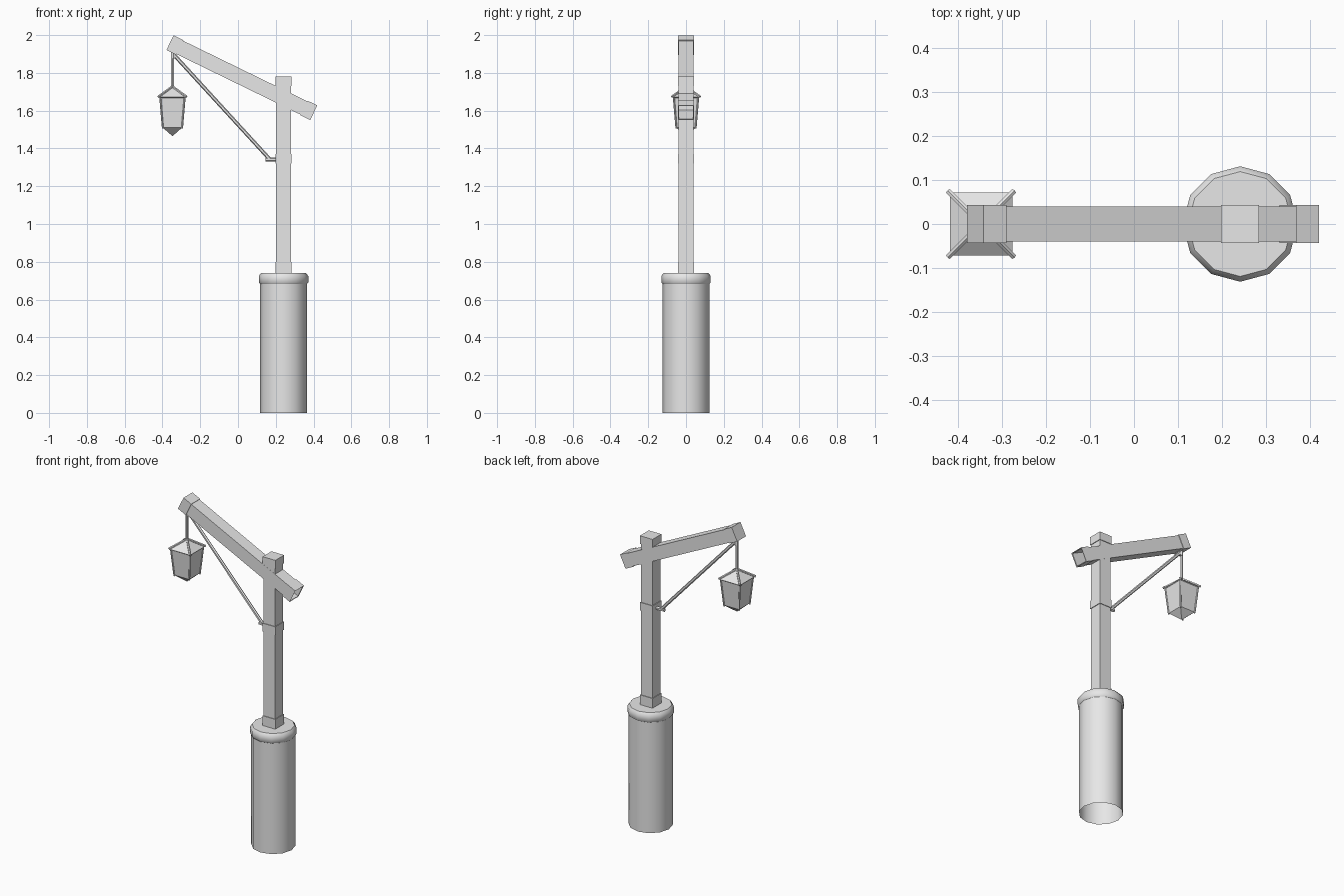
import bpy, bmesh
from math import sin, cos, pi, radians, sqrt
from mathutils import Vector, Matrix

cube = bpy.data.objects.get("Cube")
if cube:
    bpy.data.objects.remove(cube, do_unlink=True)

grey = bpy.data.materials.new("plain_grey")
grey.use_nodes = True
grey.diffuse_color = (0.8, 0.8, 0.8, 1)
grey.node_tree.nodes["Principled BSDF"].inputs["Base Color"].default_value = grey.diffuse_color


def finish(name, bm, smooth=False):
    bmesh.ops.recalc_face_normals(bm, faces=bm.faces[:])
    mesh = bpy.data.meshes.new(name)
    bm.to_mesh(mesh)
    bm.free()
    mesh.materials.append(grey)
    obj = bpy.data.objects.new(name, mesh)
    bpy.context.collection.objects.link(obj)
    if smooth:
        bpy.ops.object.select_all(action='DESELECT')
        obj.select_set(True)
        bpy.context.view_layer.objects.active = obj
        bpy.ops.object.shade_smooth_by_angle(angle=radians(45))
    return obj


def box(name, centre, size, tilt=0, open_end=False):
    """Box tilted about y; open_end hollows out its +x end, leaving a thin rim."""
    bm = bmesh.new()
    bmesh.ops.create_cube(bm, size=1)
    bmesh.ops.scale(bm, vec=size, verts=bm.verts)
    if open_end:
        end = max(bm.faces, key=lambda f: f.calc_center_median().x)
        bmesh.ops.inset_region(bm, faces=[end], thickness=0.003)
        bmesh.ops.delete(bm, geom=[end], context='FACES')
    bm.transform(Matrix.Translation(centre) @ Matrix.Rotation(tilt, 4, 'Y'))
    return finish(name, bm)


def lathe(name, profile, x, sides, phase=0, smooth=False):
    """Stack rings of (radius, z) around a vertical axis; zero radius makes a point."""
    bm = bmesh.new()
    rings = []
    for r, z in profile:
        count = sides if r else 1
        rings.append([bm.verts.new((x + r * cos(phase + 2 * pi * i / sides),
                                    r * sin(phase + 2 * pi * i / sides), z))
                      for i in range(count)])
    for low, high in zip(rings, rings[1:]):
        for i in range(sides):
            j = (i + 1) % sides
            loop = [low[i % len(low)], low[j % len(low)],
                    high[j % len(high)], high[i % len(high)]]
            bm.faces.new(list(dict.fromkeys(loop)))
    return finish(name, bm, smooth)


def rod(name, a, b, radius, sides=6):
    a, b = Vector(a), Vector(b)
    bm = bmesh.new()
    bmesh.ops.create_cone(bm, cap_ends=True, segments=sides, radius1=radius,
                          radius2=radius, depth=(b - a).length)
    turn = (b - a).to_track_quat('Z', 'Y').to_matrix().to_4x4()
    bm.transform(Matrix.Translation((a + b) / 2) @ turn)
    return finish(name, bm, True)


# Round pedestal, open underneath, with a rounded collar
POST_X = 0.241
lathe("pedestal", [(0.124, 0), (0.124, 0.7)], POST_X, 12, smooth=True)
lathe("pedestal_collar", [(0.122, 0.68), (0.131, 0.69), (0.131, 0.725),
                          (0.119, 0.74), (0, 0.74)], POST_X, 12, smooth=True)

# Square post with its bands
box("post", (POST_X, 0, 1.25), (0.078, 0.078, 1.04))
for name, low, high in (("post_foot_band", 0.73, 0.80),
                        ("post_middle_band", 1.32, 1.37),
                        ("post_cap", 1.73, 1.78)):
    box(name, (POST_X, 0, (low + high) / 2), (0.086, 0.086, high - low))

# Sloping arm with a cap at each end, the lower end hollow
TIP, TAIL = Vector((-0.36, 0, 1.96)), Vector((0.401, 0, 1.589))
along = (TAIL - TIP).normalized()
length = (TAIL - TIP).length
tilt = radians(26)
box("arm", (TIP + TAIL) / 2, (length - 0.004, 0.079, 0.079), tilt, True)
box("arm_tip_cap", TIP + along * 0.029, (0.058, 0.086, 0.086), tilt)
tail_cap = box("arm_tail_cap", TAIL - along * 0.029, (0.058, 0.086, 0.086), tilt, True)
bm = bmesh.new()
bm.from_mesh(tail_cap.data)
inner = min(bm.faces, key=lambda f: f.calc_center_median().dot(along))
bmesh.ops.delete(bm, geom=[inner], context='FACES')
bm.to_mesh(tail_cap.data)
bm.free()

# Diagonal brace and its fittings
rod("brace", (-0.34, 0, 1.897), (0.168, 0, 1.343), 0.010)
rod("brace_foot", (0.145, 0, 1.342), (0.205, 0, 1.342), 0.011)
rod("brace_hook", (-0.341, 0, 1.92), (-0.341, 0, 1.875), 0.012)

# Hanging lantern
LAMP_X = -0.347
rod("lantern_hanger", (LAMP_X, 0, 1.91), (LAMP_X, 0, 1.715), 0.008)
corner = sqrt(2)
lathe("lantern_roof", [(0.066 * corner, 1.668), (0.071 * corner, 1.672), (0, 1.728)],
      LAMP_X, 4, pi / 4)
lathe("lantern_body", [(0.065 * corner, 1.67), (0.051 * corner, 1.51), (0, 1.465)],
      LAMP_X, 4, pi / 4)
for sx, side in ((-1, "right"), (1, "left")):
    for sy, end in ((-1, "front"), (1, "back")):
        def at(r, z):
            return (LAMP_X + sx * r, sy * r, z)
        rod(f"roof_ridge_{end}_{side}", at(0, 1.728), at(0.074, 1.674), 0.007)
        rod(f"lantern_strut_{end}_{side}", at(0.065, 1.672), at(0.051, 1.505), 0.005)
